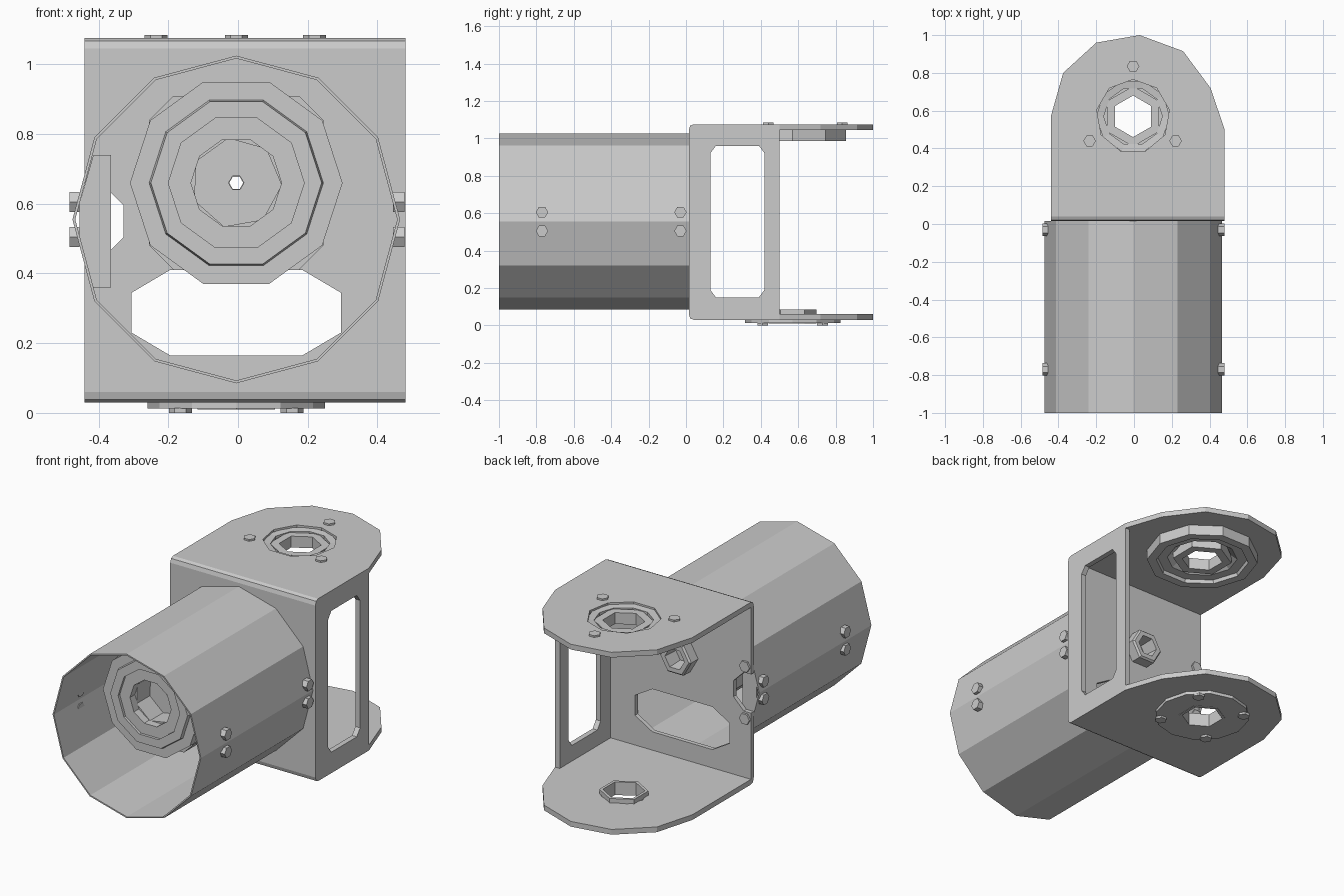
import bpy, bmesh, math

if "Cube" in bpy.data.objects:
    bpy.data.objects.remove(bpy.data.objects["Cube"])

AX = {'x': lambda u, v, w: (w, u, v),
      'y': lambda u, v, w: (u, w, v),
      'z': lambda u, v, w: (u, v, w)}


def finish(name, bm):
    bmesh.ops.recalc_face_normals(bm, faces=bm.faces)
    me = bpy.data.meshes.new(name)
    bm.to_mesh(me)
    bm.free()
    ob = bpy.data.objects.new(name, me)
    bpy.context.collection.objects.link(ob)
    return ob


def prism(name, pts, axis, a, b):
    """Extrude a 2D outline along an axis from a to b."""
    bm = bmesh.new()
    lo = [bm.verts.new(AX[axis](u, v, a)) for u, v in pts]
    hi = [bm.verts.new(AX[axis](u, v, b)) for u, v in pts]
    n = len(pts)
    bm.faces.new(lo)
    bm.faces.new(hi)
    for i in range(n):
        j = (i + 1) % n
        bm.faces.new((lo[i], lo[j], hi[j], hi[i]))
    return finish(name, bm)


def ngon(n, r, c, phase=0):
    return [(c[0] + r * math.cos(math.radians(phase) + math.tau * i / n),
             c[1] + r * math.sin(math.radians(phase) + math.tau * i / n)) for i in range(n)]


def lathe(name, profile, n, c, axis, phase=0):
    """Spin a closed (radius, height) section into an n-sided ring."""
    bm = bmesh.new()
    loops = [[bm.verts.new(AX[axis](u, v, h)) for u, v in ngon(n, r, c, phase)]
             for r, h in profile]
    for k, A in enumerate(loops):
        B = loops[(k + 1) % len(loops)]
        for i in range(n):
            j = (i + 1) % n
            bm.faces.new((A[i], A[j], B[j], B[i]))
    return finish(name, bm)


def chamfer_rect(u0, u1, v0, v1, c, d=None):
    d = d or c
    return [(u0 + c, v0), (u1 - c, v0), (u1, v0 + d), (u1, v1 - d),
            (u1 - c, v1), (u0 + c, v1), (u0, v1 - d), (u0, v0 + d)]


def cut(ob, *cutters):
    for c in cutters:
        c.hide_render = True
        m = ob.modifiers.new("cut", 'BOOLEAN')
        m.operation = 'DIFFERENCE'
        m.solver = 'EXACT'
        m.object = c
        bpy.context.view_layer.objects.active = ob
        bpy.ops.object.modifier_apply(modifier=m.name)
        bpy.data.objects.remove(c)


X0 = -0.005                # centre line
PIVOT = (X0, 0.57)         # vertical joint axis (x, y)
DRIVE = (X0, 0.66)         # tube drive axis (x, z)

# Open twelve-sided tube
lathe("arm_tube", [(0.47, -1), (0.47, 0.015), (0.462, 0.015), (0.462, -1)],
      12, (X0, 0.555), 'y', 90)

# Folded back channel with chamfered bends
back = prism("bracket_back", [
    (0.06, 0.03), (0.04, 0.03), (0.022, 0.038), (0.015, 0.06), (0.015, 1.045), (0.022, 1.067),
    (0.04, 1.075), (0.06, 1.075), (0.06, 1.045), (0.04, 1.045), (0.04, 0.06), (0.06, 0.06)],
    'x', -0.44, 0.48)
cut(back,
    prism("cut_window", chamfer_rect(-0.305, 0.295, 0.165, 0.41, 0.11, 0.065), 'y', -0.1, 0.2),
    prism("cut_notch", ngon(8, 0.12, (-0.44, 0.55), 22.5), 'y', -0.1, 0.2),
    prism("cut_bore", ngon(6, 0.06, DRIVE), 'y', -0.1, 0.2))

# Rounded top and bottom plates
outline = [(-0.44, 0.06), (-0.44, 0.57), (-0.375, 0.80), (-0.2, 0.96), (0.03, 1.0),
           (0.26, 0.915), (0.405, 0.72), (0.48, 0.5), (0.48, 0.06)]
top = prism("top_plate", outline, 'z', 1.045, 1.075)
cut(top, prism("cut_top", ngon(9, 0.195, PIVOT, 90), 'z', 0.9, 1.2))
bottom = prism("bottom_plate", outline, 'z', 0.03, 0.06)
cut(bottom, prism("cut_bottom", ngon(8, 0.12, PIVOT), 'z', -0.1, 0.2))

# Side plate with tall window
side = prism("side_plate", [(0.022, 0.05), (0.04, 0.03), (0.5, 0.03), (0.5, 1.075),
                            (0.04, 1.075), (0.022, 1.055)], 'x', 0.45, 0.48)
cut(side, prism("cut_side", chamfer_rect(0.13, 0.42, 0.15, 0.96, 0.03, 0.04), 'x', 0.3, 0.6))

# Top bearing: stepped flange and hexagonal bore
lathe("top_bearing_flange", [(0.3, 1.045), (0.3, 0.985), (0.25, 0.985), (0.245, 1.005),
      (0.19, 1.005), (0.155, 1.03), (0.155, 1.06), (0.195, 1.065), (0.195, 1.045)],
      10, PIVOT, 'z', 0)
lathe("top_bearing_bore", [(0.16, 0.99), (0.16, 1.055), (0.11, 1.055), (0.11, 0.99)],
      6, PIVOT, 'z', 90)

# Bottom bearing: outer cover disc and inner collar
lathe("bottom_cover", [(0.255, 0.03), (0.255, 0.012), (0.11, 0.012), (0.11, 0.03)],
      12, PIVOT, 'z', 90)
lathe("bottom_collar", [(0.128, 0.01), (0.128, 0.085), (0.11, 0.085), (0.11, 0.01)],
      6, PIVOT, 'z', 90)

# Drive housing inside the tube: chamfered square body, round stepped face
body = prism("drive_body", [(u + DRIVE[0], v + DRIVE[1]) for u, v in
             chamfer_rect(-0.25, 0.25, -0.25, 0.25, 0.07)], 'y', -0.74, 0.014)
cut(body, prism("cut_recess", ngon(7, 0.13, DRIVE, 100), 'y', -0.8, -0.62),
    prism("cut_shaft", ngon(6, 0.022, DRIVE), 'y', -0.9, 0.3))
lathe("drive_face", [(0.305, -0.74), (0.305, -0.78), (0.25, -0.78), (0.245, -0.80),
      (0.195, -0.80), (0.195, -0.785), (0.13, -0.785), (0.13, -0.74)], 10, DRIVE, 'y', 0)
lathe("drive_output", [(0.1, 0.03), (0.1, 0.10), (0.09, 0.11), (0.062, 0.11), (0.055, 0.02),
      (0.02, 0.02), (0.02, 0.01), (0.1, 0.01)], 6, DRIVE, 'y', 0)

# Joining tab inside the tube beside the notch
prism("tube_tab", [(-0.415, 0.36), (-0.365, 0.36), (-0.365, 0.74), (-0.415, 0.74),
                   (-0.455, 0.60), (-0.455, 0.51)], 'y', -0.03, 0.012)


# Hexagonal bolt heads
def bolt(c, axis, a, b):
    prism("bolt", ngon(6, 0.033, c), axis, a, b)


for c in ((X0, 0.835), (-0.235, 0.44), (0.22, 0.44)):
    bolt(c, 'z', 1.07, 1.085)
for x in (-0.165, 0.155):
    for y in (0.41, 0.73):
        bolt((x, y), 'z', 0.0, 0.014)
for y in (-0.77, -0.03):
    for z in (0.505, 0.605):
        bolt((y, z), 'x', 0.445, 0.478)
        bolt((y, z), 'x', -0.484, -0.455)
for z in (0.40, 0.70):
    bolt((-0.405, z), 'y', 0.035, 0.052)
